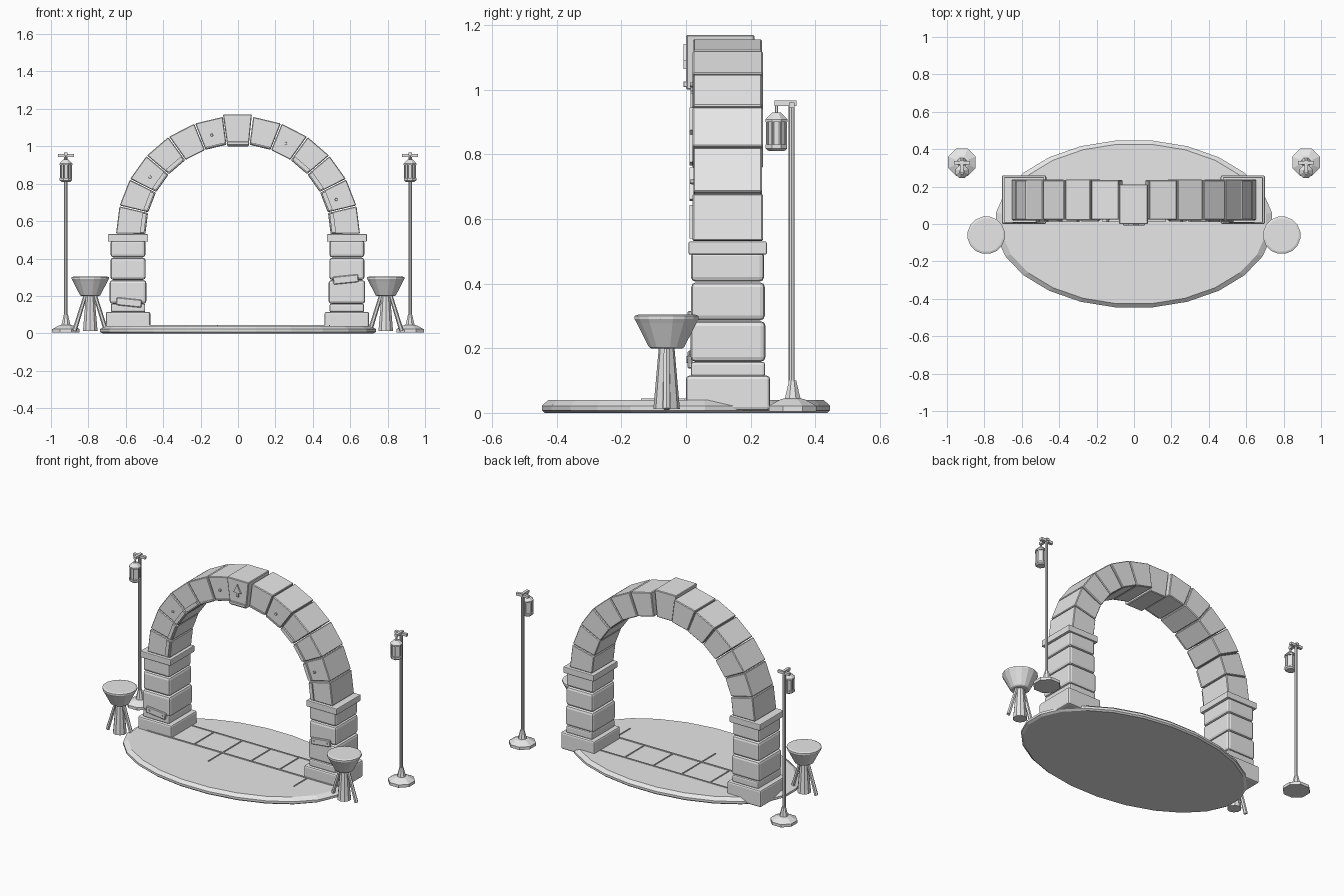
import bpy, bmesh, math
from mathutils import Matrix, Vector

old = bpy.data.objects.get("Cube")
if old:
    bpy.data.objects.remove(old, do_unlink=True)

stone = bpy.data.materials.new("pale grey")
stone.use_nodes = True
GREY = (0.8, 0.8, 0.8, 1)
stone.diffuse_color = GREY
stone.node_tree.nodes["Principled BSDF"].inputs["Base Color"].default_value = GREY


def finish(name, bm, bevel=0, segments=1):
    bmesh.ops.recalc_face_normals(bm, faces=bm.faces)
    mesh = bpy.data.meshes.new(name)
    bm.to_mesh(mesh)
    bm.free()
    mesh.materials.append(stone)
    obj = bpy.data.objects.new(name, mesh)
    bpy.context.collection.objects.link(obj)
    if bevel:
        mod = obj.modifiers.new("worn edges", 'BEVEL')
        mod.width = bevel
        mod.segments = segments
    return obj


def box(name, x, y, z, bevel=0, segments=1, tilt=0):
    """Box given by (low, high) ranges, tilted about the front axis."""
    bm = bmesh.new()
    bmesh.ops.create_cube(bm, size=1)
    size = [r[1] - r[0] for r in (x, y, z)]
    mid = [(r[0] + r[1]) / 2 for r in (x, y, z)]
    bm.transform(Matrix.Translation(mid) @ Matrix.Rotation(math.radians(tilt), 4, 'Y')
                 @ Matrix.Diagonal((*size, 1)))
    return finish(name, bm, bevel, segments)


def prism(name, outline, y0, y1, bevel=0):
    """Front outline in x and z, pushed back from y0 to y1."""
    bm = bmesh.new()
    face = bm.faces.new([bm.verts.new((x, y0, z)) for x, z in outline])
    out = bmesh.ops.extrude_face_region(bm, geom=[face])
    moved = [v for v in out["geom"] if isinstance(v, bmesh.types.BMVert)]
    bmesh.ops.translate(bm, vec=(0, y1 - y0, 0), verts=moved)
    return finish(name, bm, bevel)


def lathe(name, profile, x, y, sides, sx=1, sy=1):
    """Stack of rings (radius, height), closed at both ends."""
    bm = bmesh.new()
    rings = []
    for r, z in profile:
        angles = [math.tau * (i + 0.5) / sides for i in range(sides)]
        rings.append([bm.verts.new((x + r * sx * math.cos(a), y + r * sy * math.sin(a), z))
                      for a in angles])
    for low, high in zip(rings, rings[1:]):
        for i in range(sides):
            j = (i + 1) % sides
            bm.faces.new((low[i], low[j], high[j], high[i]))
    bm.faces.new(rings[0])
    bm.faces.new(rings[-1])
    return finish(name, bm)


def rod(name, a, b, r0, r1, sides=8):
    a, b = Vector(a), Vector(b)
    bm = bmesh.new()
    bmesh.ops.create_cone(bm, cap_ends=True, segments=sides, radius1=r0, radius2=r1,
                          depth=(b - a).length)
    turn = (b - a).to_track_quat('Z', 'Y').to_matrix().to_4x4()
    bm.transform(Matrix.Translation((a + b) / 2) @ turn)
    return finish(name, bm)


# Oval floor with thin paving seams
lathe("floor_disc", [(0.98, 0), (1, 0.008), (1, 0.022), (0.955, 0.04)], 0, 0, 24, 0.745, 0.45)
SEAM = (0.038, 0.045)
box("long_seam", (-0.64, 0.66), (-0.004, 0.004), SEAM)
box("rear_seam", (-0.46, 0.46), (0.2, 0.206), SEAM)
for i in range(6):
    x = -0.51 + i * 0.2
    box("cross_seam", (x - 0.003, x + 0.003), (0, 0.2), SEAM)
for x in (-0.11, 0.49):
    box("front_seam", (x - 0.003, x + 0.003), (-0.14, 0), SEAM)

# Pillars of stacked rounded blocks
for side, label in ((-1, "right"), (1, "left")):
    cx = side * 0.585 - 0.003

    def block(part, half, y, z, bevel):
        box(label + "_" + part, (cx - half, cx + half), y, z, bevel, 2)

    block("pillar_base", 0.119, (0, 0.26), (0.008, 0.115), 0.01)
    block("pillar_footing", 0.092, (0.015, 0.245), (0.113, 0.158), 0.008)
    block("lower_block", 0.098, (0.014, 0.246), (0.158, 0.284), 0.015)
    block("middle_block", 0.094, (0.016, 0.244), (0.286, 0.404), 0.015)
    block("upper_block", 0.093, (0.015, 0.242), (0.406, 0.5), 0.015)
    block("pillar_cap", 0.107, (0.008, 0.25), (0.49, 0.53), 0.004)

# Repair plates with rivets on the pillar fronts
for label, x, z, tilt in (("right", -0.583, 0.165, 6), ("left", 0.576, 0.288, -6)):
    box(label + "_patch", (x - 0.068, x + 0.068), (0.005, 0.02), (z - 0.021, z + 0.021), 0.004, 1, tilt)
    for dx in (-0.045, 0.045):
        dz = -dx * math.tan(math.radians(tilt))
        rod(label + "_patch_rivet", (x + dx, 0.02, z + dz), (x + dx, 0.001, z + dz), 0.006, 0.006, 6)

# Arch stones around an oval, thirteen equal steps with the keystone on top
STEP = 180 / 13


def arc(deg, rx, rz):
    a = math.radians(deg)
    return (rx * math.cos(a), 0.53 + rz * math.sin(a))


def wedge(name, a0, a1, inner, outer, y0, y1, bevel=0):
    prism(name, [arc(a0, *inner), arc(a0, *outer), arc(a1, *outer), arc(a1, *inner)], y0, y1, bevel)


for i in range(13):
    if i == 6:
        continue
    a0, a1 = i * STEP + 0.25, (i + 1) * STEP - 0.25
    shift = 0.003 * (i % 2)
    wedge("arch_stone", a0, a1, (0.495, 0.482), (0.652, 0.632), 0.02 + shift, 0.238 - shift, 0.004)
    # slim trim along the inner edge
    if i < 4 or i > 8:
        wedge("inner_trim", a0 + 0.8, a1 - 0.8, (0.502, 0.489), (0.524, 0.511), 0.011, 0.026)
    else:
        wedge("inner_trim", a0 + 0.8, a1 - 0.8, (0.5, 0.487), (0.508, 0.495), 0.014, 0.026)
prism("keystone", [(-0.057, 1.0), (0.057, 1.0), (0.074, 1.17), (-0.08, 1.17)], 0.0, 0.212, 0.004)
box("keystone_ledge", (-0.058, 0.058), (-0.008, 0.01), (1.008, 1.026), 0.002)

# Tree shaped relief on the keystone
prism("relief_crown", [(-0.029, 1.09), (0.026, 1.09), (0.012, 1.112), (-0.002, 1.142),
                       (-0.016, 1.112)], -0.008, 0.002)
box("relief_trunk", (-0.01, 0.007), (-0.008, 0.002), (1.064, 1.09))

# Small studs on single arch stones
for x, z in ((-0.14, 1.06), (-0.47, 0.835), (0.255, 1.015), (0.525, 0.715)):
    rod("arch_stud", (x, 0.03, z), (x, 0.012, z), 0.009, 0.007)

for side, label in ((-1, "right"), (1, "left")):
    # Brazier: faceted bowl on a cone with two splayed legs
    bx, by = side * 0.79, -0.06
    lathe(label + "_brazier_bowl", [(0.05, 0.2), (0.056, 0.204), (0.094, 0.278), (0.101, 0.29),
                                    (0.101, 0.3), (0.09, 0.304)], bx, by, 16)
    rod(label + "_brazier_stand", (bx, by, 0.012), (bx, by, 0.205), 0.041, 0.024, 10)
    for d in (-1, 1):
        rod(label + "_brazier_leg", (bx + d * 0.085, by, 0.012), (bx + d * 0.025, by, 0.205), 0.012, 0.01, 6)

    # Lamp post with flared foot
    lx, ly = side * 0.92, 0.33
    lathe(label + "_lamp_foot", [(0.08, 0.004), (0.08, 0.022), (0.04, 0.042), (0.026, 0.045),
                                 (0.012, 0.1)], lx, ly, 8)
    rod(label + "_lamp_pole", (lx, ly - 0.003, 0.09), (lx, ly - 0.003, 0.965), 0.0095, 0.0095)
    box(label + "_lamp_arm", (lx - 0.009, lx + 0.009), (0.274, 0.342), (0.95, 0.966))
    box(label + "_lamp_crossbar", (lx - 0.042, lx + 0.042), (0.318, 0.336), (0.944, 0.96))

    # Hanging lantern with corner bars
    hy = 0.28
    rod(label + "_lantern_hook", (lx, hy, 0.92), (lx, hy, 0.955), 0.005, 0.005, 6)
    lathe(label + "_lantern_roof", [(0.037, 0.9), (0.037, 0.908), (0.014, 0.93)], lx, hy, 8)
    lathe(label + "_lantern_glass", [(0.027, 0.825), (0.027, 0.902)], lx, hy, 8)
    lathe(label + "_lantern_floor", [(0.026, 0.81), (0.036, 0.818), (0.036, 0.83)], lx, hy, 8)
    for i in range(8):
        a = math.tau * (i + 0.5) / 8
        px, py = lx + 0.031 * math.cos(a), hy + 0.031 * math.sin(a)
        rod(label + "_lantern_bar", (px, py, 0.825), (px, py, 0.904), 0.004, 0.004, 4)
